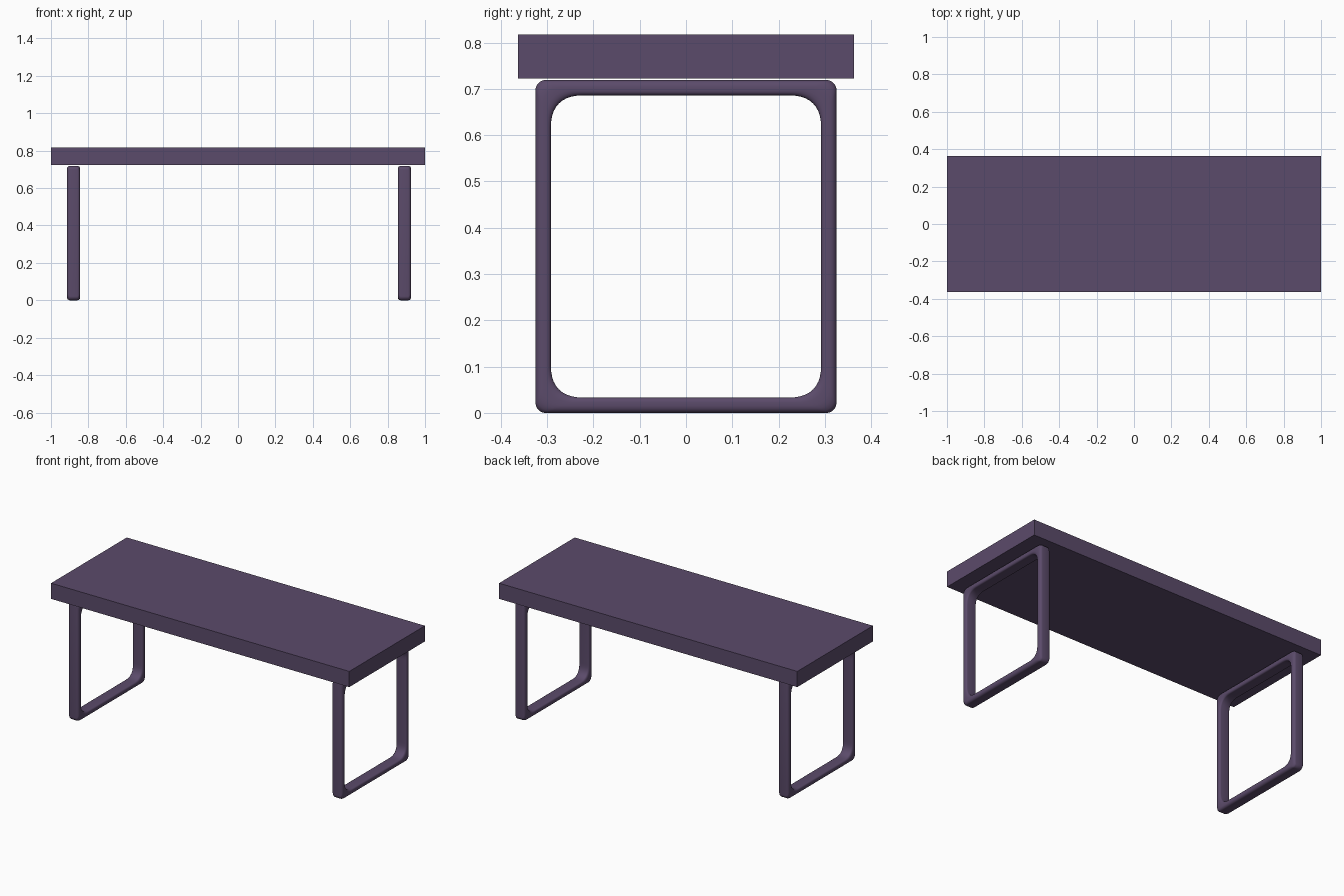
import bpy, bmesh, math

if "Cube" in bpy.data.objects:
    bpy.data.objects.remove(bpy.data.objects["Cube"])

mat = bpy.data.materials.new("dark_purple")
mat.diffuse_color = (0.105, 0.07, 0.145, 1)
mat.use_nodes = True
mat.node_tree.nodes["Principled BSDF"].inputs["Base Color"].default_value = mat.diffuse_color

HALF_Y, HEIGHT, BAR, HALF_W = 0.325, 0.719, 0.033, 0.035


def finish(bm, name, smooth):
    bmesh.ops.recalc_face_normals(bm, faces=bm.faces)
    me = bpy.data.meshes.new(name)
    bm.to_mesh(me)
    bm.free()
    ob = bpy.data.objects.new(name, me)
    bpy.context.collection.objects.link(ob)
    me.materials.append(mat)
    if smooth:
        for p in me.polygons:
            p.use_smooth = True
    return ob


def rounded_rect(inset, steps=10):
    """Loop in the y-z plane; inner corners are softer than outer ones."""
    t = inset / BAR
    r = 0.022 + 0.053 * t
    power = 2 / (2 + 0.6 * t)
    hy, hz = HALF_Y - inset, HEIGHT / 2 - inset
    pts = []
    for q, (sy, sz) in enumerate([(1, 1), (-1, 1), (-1, -1), (1, -1)]):
        for i in range(steps + 1):
            a = math.pi / 2 * i / steps
            if q % 2:
                a = math.pi / 2 - a
            y = hy - r + r * max(math.cos(a), 0) ** power
            z = hz - r + r * max(math.sin(a), 0) ** power
            pts.append((sy * y, sz * z + HEIGHT / 2))
    return pts


def bar_section(steps=4):
    """Rounded cross-section as (x, inset) pairs."""
    pts = []
    for cx, cd, r, start in [(1, 1, 0.010, 0), (-1, 1, 0.010, 90),
                             (-1, 0, 0.015, 180), (1, 0, 0.015, 270)]:
        d0 = BAR - r if cd else r
        for i in range(steps + 1):
            a = math.radians(start + 90 * i / steps)
            pts.append((cx * (HALF_W - r) + r * math.cos(a), d0 + r * math.sin(a)))
    return pts


# Closed loop leg frames, one at each end
def leg_frame(name, x):
    bm = bmesh.new()
    rings = [[bm.verts.new((x + dx, y, z)) for y, z in rounded_rect(d)]
             for dx, d in bar_section()]
    for k, ring in enumerate(rings):
        nxt = rings[(k + 1) % len(rings)]
        n = len(ring)
        for i in range(n):
            j = (i + 1) % n
            bm.faces.new((ring[i], ring[j], nxt[j], nxt[i]))
    return finish(bm, name, True)


leg_frame("left_leg_frame", -0.879)
leg_frame("right_leg_frame", 0.89)

# Thick flat tabletop
bm = bmesh.new()
bmesh.ops.create_cube(bm, size=1)
bmesh.ops.scale(bm, vec=(2, 0.725, 0.095), verts=bm.verts)
bmesh.ops.translate(bm, vec=(0, 0, 0.77), verts=bm.verts)
finish(bm, "tabletop", False)
